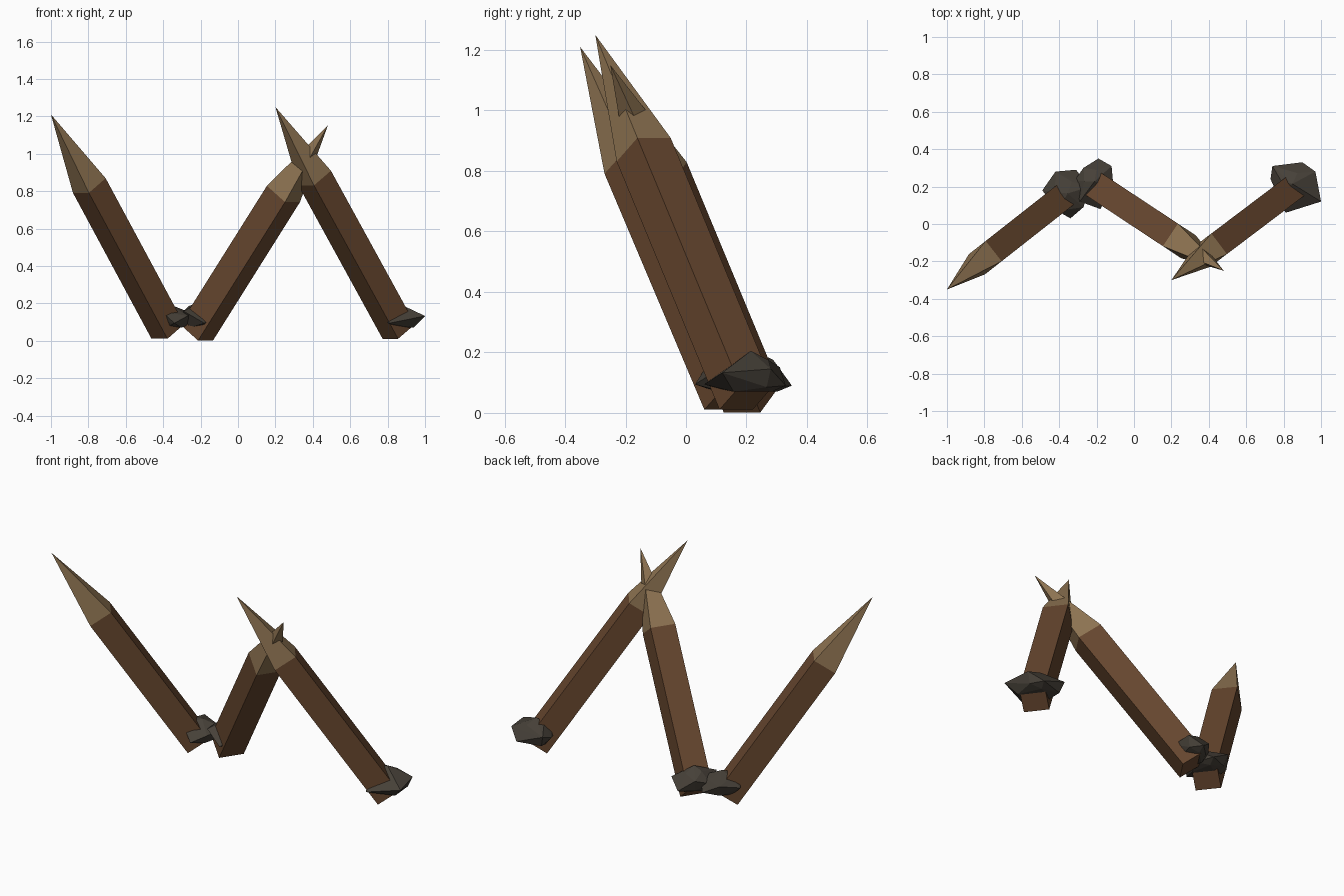
import bpy, bmesh
from math import sin
from mathutils import Vector

if "Cube" in bpy.data.objects:
    bpy.data.objects.remove(bpy.data.objects["Cube"], do_unlink=True)


def material(name, rgb):
    mat = bpy.data.materials.new(name)
    mat.use_nodes = True
    mat.diffuse_color = (*rgb, 1)
    mat.node_tree.nodes["Principled BSDF"].inputs["Base Color"].default_value = (*rgb, 1)
    return mat


bark = material("brown wood", (0.14, 0.065, 0.029))
cut_wood = material("pale cut wood", (0.275, 0.175, 0.085))
stone = material("dark stone", (0.062, 0.052, 0.040))


def finish(name, bm, *mats):
    bmesh.ops.recalc_face_normals(bm, faces=bm.faces)
    mesh = bpy.data.meshes.new(name)
    bm.to_mesh(mesh)
    bm.free()
    for mat in mats:
        mesh.materials.append(mat)
    bpy.context.collection.objects.link(bpy.data.objects.new(name, mesh))


def stake(name, base, shoulder, tip, side=0.138):
    """Leaning square post with a long four-sided point."""
    base, shoulder, tip = Vector(base), Vector(shoulder), Vector(tip)
    axis = (shoulder - base).normalized()
    across = axis.cross(Vector((0, 0, 1))).normalized() * side / 2
    up = across.cross(axis).normalized() * side / 2
    corners = [across + up, up - across, -across - up, across - up]
    bm = bmesh.new()
    low = [bm.verts.new(base + c) for c in corners]
    high = [bm.verts.new(shoulder + c) for c in corners]
    point = bm.verts.new(tip)
    bm.faces.new(low)
    for i in range(4):
        j = (i + 1) % 4
        bm.faces.new((low[i], low[j], high[j], high[i]))
        bm.faces.new((high[i], high[j], point)).material_index = 1
    finish(name, bm, bark, cut_wood)


def rock(name, outline, peak):
    """Flattened faceted stone: uneven belt, smaller underside and ridge."""
    centre = sum((Vector(p) for p in outline), Vector((0, 0))) / len(outline)
    bm = bmesh.new()
    for i, p in enumerate(outline):
        p = Vector(p)
        bm.verts.new((*p, 0.125 + 0.035 * sin(i * 2.3)))
        low = centre.lerp(p, 0.8 if i % 2 else 0.6)
        bm.verts.new((*low, 0.085 if i % 2 else 0.07))
        if i % 2 == 0:
            bm.verts.new((*centre.lerp(p, 0.5), peak - 0.02 - 0.005 * i))
    bm.verts.new((*centre, peak))
    hull = bmesh.ops.convex_hull(bm, input=bm.verts)
    loose = [v for v in set(hull["geom_interior"] + hull["geom_unused"])
             if isinstance(v, bmesh.types.BMVert)]
    bmesh.ops.delete(bm, geom=loose, context='VERTS')
    finish(name, bm, stone)


# Sharpened stakes
stake("right_stake", (-0.375, 0.15, 0.05), (-0.795, -0.18, 0.83), (-1, -0.35, 1.21))
stake("middle_stake", (-0.222, 0.217, 0.045), (0.243, -0.09, 0.785), (0.48, -0.25, 1.15), 0.145)
stake("left_stake", (0.86, 0.20, 0.05), (0.41, -0.14, 0.87), (0.20, -0.30, 1.25))

# Stones packed around the feet
rock("right_rock", [(-0.49, 0.18), (-0.42, 0.28), (-0.31, 0.29), (-0.24, 0.20),
                    (-0.27, 0.09), (-0.34, 0.03), (-0.41, 0.07)], 0.19)
rock("middle_rock", [(-0.32, 0.23), (-0.27, 0.30), (-0.19, 0.35), (-0.12, 0.31),
                     (-0.11, 0.20), (-0.18, 0.08), (-0.29, 0.12)], 0.205)
rock("left_rock", [(0.73, 0.24), (0.74, 0.31), (0.90, 0.33), (0.97, 0.28),
                   (1.0, 0.12), (0.81, 0.06), (0.78, 0.16)], 0.205)
